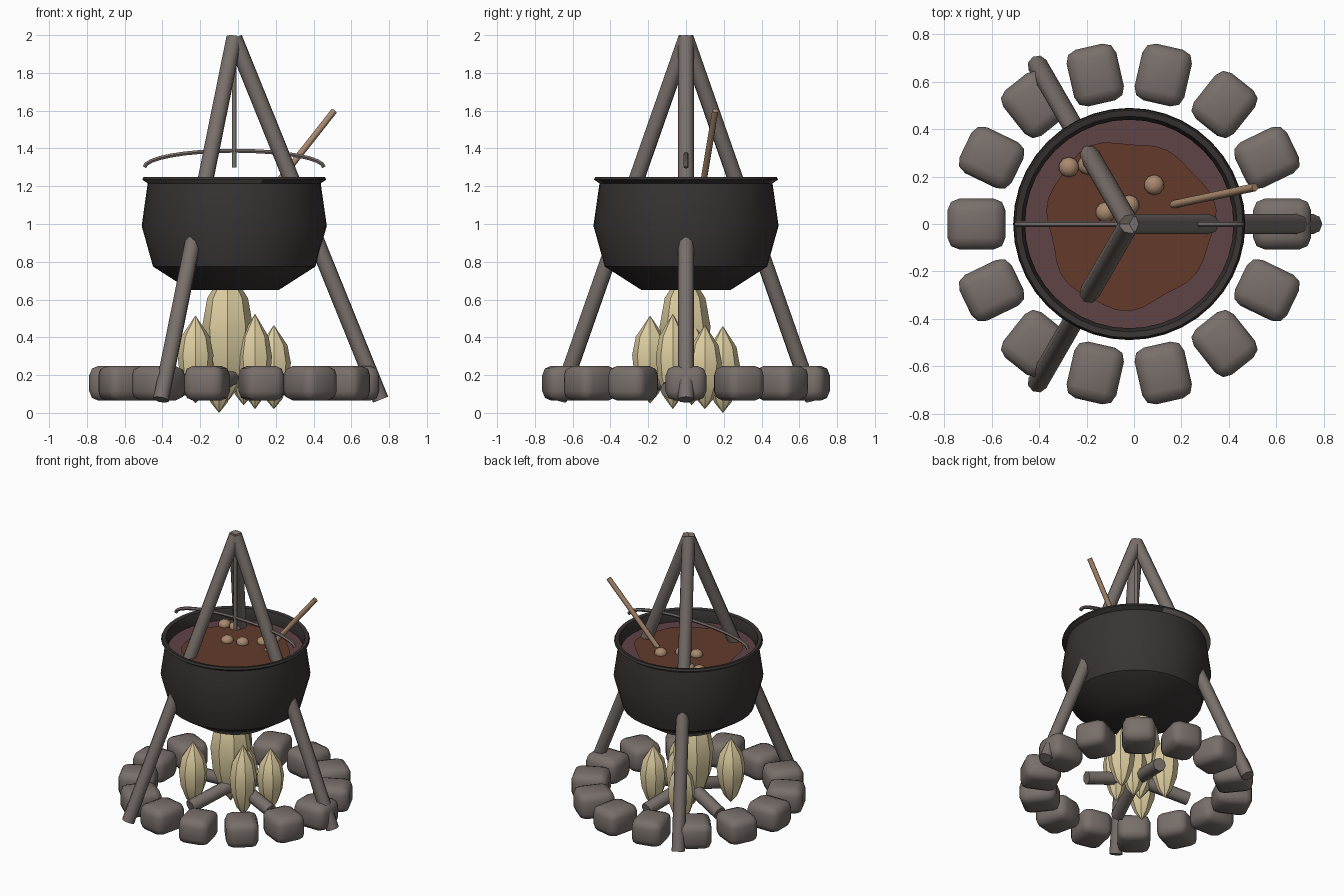
import bpy, bmesh, math
from mathutils import Vector, Matrix

if "Cube" in bpy.data.objects:
    bpy.data.objects.remove(bpy.data.objects["Cube"])

CX = -0.02  # common axis of pot, tripod and stone ring


def mat(name, rgb):
    m = bpy.data.materials.new(name)
    m.diffuse_color = (*rgb, 1)
    m.use_nodes = True
    m.node_tree.nodes["Principled BSDF"].inputs["Base Color"].default_value = m.diffuse_color
    return m


GREY = mat("warm grey", (0.19, 0.16, 0.145))
POT = mat("dark iron", (0.040, 0.034, 0.033))
FLAME = mat("pale yellow", (0.72, 0.61, 0.35))
BROTH = mat("purple broth", (0.115, 0.056, 0.062))
STEW = mat("brown stew", (0.125, 0.044, 0.024))
TAN = mat("tan", (0.40, 0.25, 0.155))


def finish(name, bm, mats, angle=40):
    me = bpy.data.meshes.new(name)
    bmesh.ops.recalc_face_normals(bm, faces=bm.faces)
    bm.to_mesh(me)
    bm.free()
    ob = bpy.data.objects.new(name, me)
    bpy.context.collection.objects.link(ob)
    for m in mats:
        me.materials.append(m)
    bpy.ops.object.select_all(action='DESELECT')
    ob.select_set(True)
    bpy.context.view_layer.objects.active = ob
    bpy.ops.object.shade_smooth_by_angle(angle=math.radians(angle))
    return ob


def lathe(name, profile, centre, mats, n=32, angle=40, rule=None):
    bm = bmesh.new()
    rings = []
    for r, z in profile:
        if r < 1e-5:
            rings.append([bm.verts.new((centre[0], centre[1], z))] * n)
        else:
            rings.append([bm.verts.new((centre[0] + r * math.cos(2 * math.pi * i / n),
                                        centre[1] + r * math.sin(2 * math.pi * i / n), z))
                          for i in range(n)])
    for a, b in zip(rings, rings[1:]):
        for i in range(n):
            j = (i + 1) % n
            f = bm.faces.new(list(dict.fromkeys((a[i], a[j], b[j], b[i]))))
            if rule:
                f.material_index = rule(f.calc_center_median())
    return finish(name, bm, mats, angle)


def rod(name, p, q, r, m, r2=None, n=8):
    p, q = Vector(p), Vector(q)
    bm = bmesh.new()
    M = Matrix.Translation((p + q) / 2) @ (q - p).to_track_quat('Z', 'Y').to_matrix().to_4x4()
    bmesh.ops.create_cone(bm, cap_ends=True, segments=n, radius1=r, radius2=r2 or r,
                          depth=(q - p).length, matrix=M)
    return finish(name, bm, [m], 50)


def ball(name, c, size, m):
    bm = bmesh.new()
    bmesh.ops.create_icosphere(bm, subdivisions=2, radius=1,
                               matrix=Matrix.Translation(c) @ Matrix.Diagonal((*size, 1)))
    return finish(name, bm, [m], 60)


# Cauldron with flared lip, left part of the lip worn to grey
lathe("cauldron", [(0, 0.65), (0.235, 0.65), (0.43, 0.775), (0.49, 0.99), (0.458, 1.215),
                   (0.487, 1.235), (0.48, 1.25), (0.455, 1.245), (0.44, 1.2), (0.45, 1.12)],
      (CX, 0), [POT, GREY], 40, 40,
      lambda c: int(1.215 < c.z < 1.24 and math.hypot(c.x - CX, c.y) > 0.465 and c.x < 0.1))

# Soup: broth disc and irregular stew patch
lathe("broth", [(0, 1.165), (0.447, 1.165)], (CX, 0), [BROTH])
bm = bmesh.new()
patch = []
for i in range(40):
    a = 2 * math.pi * i / 40
    r = 0.352 + 0.012 * math.sin(3 * a + 1) + 0.01 * math.sin(7 * a)
    patch.append(bm.verts.new((CX + r * math.cos(a), r * math.sin(a), 1.172)))
bm.faces.new(patch)
finish("stew_patch", bm, [STEW])

# Dumplings floating in the soup, one dropped on the stones
for i, (x, y) in enumerate([(-0.275, 0.24), (-0.195, 0.25), (0.085, 0.165),
                            (-0.12, 0.05), (-0.02, 0.08)]):
    ball(f"dumpling_{i}", (x, y, 1.18), (0.043, 0.043, 0.035), TAN)
ball("dropped_dumpling", (0.075, 0.57, 0.195), (0.07, 0.045, 0.05), TAN)

# Ladle handle
rod("ladle_handle", (0.14, 0.077, 1.13), (0.51, 0.155, 1.6), 0.017, TAN)

# Tripod poles and hanging rod
for i in range(3):
    a = 2 * math.pi * i / 3
    rod(f"tripod_pole_{i}", (CX + 0.775 * math.cos(a), 0.775 * math.sin(a), 0.07),
        (CX, 0, 1.985), 0.043, GREY)
rod("hanging_rod", (CX, 0, 1.3), (CX, 0, 1.97), 0.012, GREY)

# Bail handle: swept flat arc with turned-down ends
cu = bpy.data.curves.new("bail", 'CURVE')
cu.dimensions = '3D'
cu.bevel_depth = 0.012
cu.bevel_resolution = 1
cu.use_fill_caps = True
sp = cu.splines.new('POLY')
sp.points.add(16)
for i, p in enumerate(sp.points):
    a = math.pi * (1 - i / 16)
    p.co = (CX + 0.475 * math.cos(a), 0, 1.3 + 0.088 * math.sin(a), 1)
tmp = bpy.data.objects.new("bail_curve", cu)
bpy.context.collection.objects.link(tmp)
bpy.context.view_layer.update()
bm = bmesh.new()
bm.from_mesh(tmp.to_mesh())
tmp.to_mesh_clear()
bpy.data.objects.remove(tmp)
finish("bail_handle", bm, [GREY], 50)

# Ring of fourteen rounded stones
for i in range(14):
    a = 2 * math.pi * i / 14
    bm = bmesh.new()
    bmesh.ops.create_cube(bm, size=1, matrix=Matrix.Diagonal((0.245, 0.215, 0.185, 1)))
    bmesh.ops.bevel(bm, geom=bm.edges[:], offset=0.05, segments=2, profile=0.5, affect='EDGES')
    bmesh.ops.transform(bm, verts=bm.verts, matrix=Matrix.Translation(
        (CX + 0.645 * math.cos(a), 0.645 * math.sin(a), 0.157)) @ Matrix.Rotation(a, 4, 'Z'))
    finish(f"stone_{i}", bm, [GREY], 60)

# Firewood logs radiating from the centre
for i, deg in enumerate((-110, -15, 75, 160)):
    a = math.radians(deg)
    rod(f"log_{i}", (CX + 0.36 * math.cos(a), 0.36 * math.sin(a), 0.12),
        (CX, 0, 0.2), 0.045, GREY)

# Flames: pointed spindles (x, y, radius, bottom, top)
for i, (x, y, r, z0, z1) in enumerate([
        (-0.055, -0.005, 0.135, 0.06, 0.78), (-0.225, -0.19, 0.095, 0.05, 0.515),
        (0.09, -0.07, 0.09, 0.02, 0.525), (0.19, 0.1, 0.09, 0.02, 0.465),
        (-0.1, 0.195, 0.09, 0.0, 0.46), (0.03, 0.03, 0.09, 0.04, 0.5)]):
    prof = [(r * k, z0 + (z1 - z0) * t) for k, t in
            ((0, 0), (0.5, 0.12), (0.88, 0.33), (1, 0.55), (0.8, 0.76), (0, 1))]
    lathe(f"flame_{i}", prof, (x, y), [FLAME], 8, 30)
